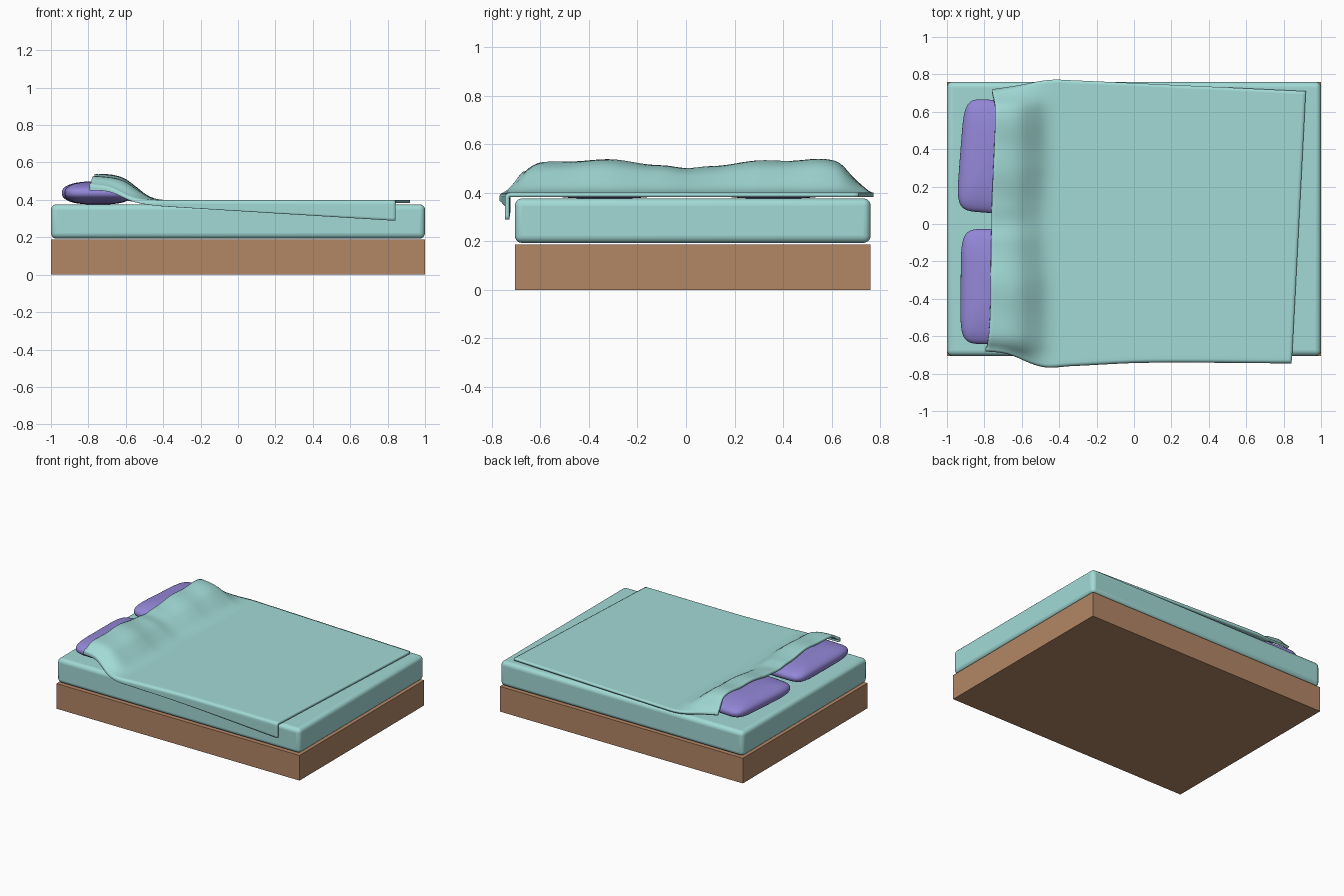
import bpy, bmesh
from math import sin, cos, pi, radians, copysign

if "Cube" in bpy.data.objects:
    bpy.data.objects.remove(bpy.data.objects["Cube"])


def material(name, rgb):
    m = bpy.data.materials.new(name)
    m.diffuse_color = (*rgb, 1)
    m.use_nodes = True
    m.node_tree.nodes["Principled BSDF"].inputs["Base Color"].default_value = m.diffuse_color
    return m


TEAL = material("teal_fabric", (0.36, 0.70, 0.67))
PURPLE = material("purple_fabric", (0.29, 0.24, 0.68))
WOOD = material("brown_wood", (0.45, 0.24, 0.13))


def curve(pts, t):
    """Smooth interpolation through sorted points."""
    if t <= pts[0][0]:
        return pts[0][1]
    if t >= pts[-1][0]:
        return pts[-1][1]
    k = max(i for i in range(len(pts) - 1) if pts[i][0] <= t)

    def slope(i):
        a, b = pts[max(i - 1, 0)], pts[min(i + 1, len(pts) - 1)]
        return (b[1] - a[1]) / (b[0] - a[0])
    (x0, y0), (x1, y1) = pts[k], pts[k + 1]
    h = x1 - x0
    s = (t - x0) / h
    return ((2*s**3 - 3*s*s + 1) * y0 + (s**3 - 2*s*s + s) * h * slope(k)
            + (3*s*s - 2*s**3) * y1 + (s**3 - s*s) * h * slope(k + 1))


def smooth(ob, angle=40):
    bpy.ops.object.select_all(action='DESELECT')
    ob.select_set(True)
    bpy.context.view_layer.objects.active = ob
    bpy.ops.object.shade_smooth_by_angle(angle=radians(angle))


def box(name, lo, hi, mat, bevel=0):
    bpy.ops.mesh.primitive_cube_add(size=1, location=[(a + b) / 2 for a, b in zip(lo, hi)])
    ob = bpy.context.object
    ob.name = name
    ob.scale = [b - a for a, b in zip(lo, hi)]
    bpy.ops.object.transform_apply(location=False, rotation=False, scale=True)
    ob.data.materials.append(mat)
    if bevel:
        m = ob.modifiers.new("round", 'BEVEL')
        m.width, m.segments = bevel, 5
        smooth(ob, 50)
    return ob


# Base and mattress
box("bed_base", (-1, -0.705, 0), (1, 0.76, 0.187), WOOD)
box("mattress", (-1, -0.705, 0.193), (1, 0.76, 0.376), TEAL, 0.03)


# Pillows: spheres squared off in plan
def pillow(name, loc, size, turn):
    def power(v, e):
        return copysign(abs(v) ** e, v)
    bpy.ops.mesh.primitive_uv_sphere_add(segments=64, ring_count=32, location=loc)
    ob = bpy.context.object
    ob.name = name
    for v in ob.data.vertices:
        z = max(-1, min(1, v.co.z))
        r = (1 - z * z) ** 0.5
        if r < 1e-4:
            v.co = (0, 0, size[2] * z)
            continue
        k = r ** 0.75
        v.co = (size[0] * k * power(v.co.x / r, 0.35),
                size[1] * k * power(v.co.y / r, 0.35),
                size[2] * power(z, 0.85))
    ob.rotation_euler = (0, 0, radians(turn))
    ob.data.materials.append(PURPLE)
    smooth(ob, 60)


pillow("front_pillow", (-0.745, -0.335, 0.437), (0.182, 0.308, 0.062), -0.5)
pillow("back_pillow", (-0.75, 0.36, 0.437), (0.18, 0.302, 0.062), -4.4)

# Blanket outline and bump profiles
HEAD_X = [(-0.75, -0.815), (-0.65, -0.785), (-0.5, -0.77), (-0.2, -0.765),
          (0.1, -0.76), (0.62, -0.742), (0.72, -0.76)]
BACK_Y = [(-0.78, 0.72), (-0.65, 0.74), (-0.48, 0.77), (-0.35, 0.768), (0.92, 0.708)]
FRONT_Y = [(-0.8, -0.68), (-0.66, -0.695), (-0.45, -0.765), (-0.3, -0.76),
           (0.1, -0.742), (0.85, -0.745)]
BUMP_X = [(-0.85, 0.132), (-0.75, 0.13), (-0.66, 0.122), (-0.6, 0.102),
          (-0.55, 0.068), (-0.48, 0.02), (-0.42, 0.002), (-0.36, 0)]
BUMP_Y = [(-0.76, 0), (-0.7, 0.36), (-0.65, 0.74), (-0.59, 0.93), (-0.35, 1.03),
          (-0.1, 0.88), (0, 0.75), (0.1, 0.86), (0.4, 1.03), (0.62, 0.97),
          (0.7, 0.42), (0.77, 0)]
HEM = [(-0.82, 0.04), (-0.5, 0.026), (-0.35, 0.036), (0.85, 0.11)]
NU, NV, NC, NF = 90, 80, 5, 6
R = 0.02


def top(x, y):
    dip = 0.03 * max(0, 1 - (y / 0.3) ** 2)
    crease = 0.004 * sin(21 * y + 6 * x) * curve(BUMP_X, x) / 0.13
    return 0.400 + curve(BUMP_X, x + dip * 0.5) * curve(BUMP_Y, y) + crease


# Blanket: draped sheet with a front overhang
bm = bmesh.new()
rows = []
for i in range(NU + 1):
    u = i / NU
    xn = -0.78 + 1.66 * u
    yb, yf = curve(BACK_Y, xn), curve(FRONT_Y, xn)
    drop = curve(HEM, xn)

    def xat(y):
        a = curve(HEAD_X, y)
        return a + (0.882 + 0.052 * y - a) * u
    row = []
    for j in range(NV + 1):
        y = yb + (yf + R - yb) * j / NV
        x = xat(y)
        row.append(bm.verts.new((x, y, top(x, y))))
    x = xat(yf)
    z = top(xat(yf + R), yf + R)
    for j in range(1, NC + 1):
        a = pi / 2 * j / NC
        row.append(bm.verts.new((x, yf + R - R * sin(a), z - R * (1 - cos(a)))))
    for j in range(1, NF + 1):
        row.append(bm.verts.new((x, yf, z - R - (drop - R) * j / NF)))
    rows.append(row)
for a, b in zip(rows, rows[1:]):
    for j in range(len(a) - 1):
        bm.faces.new((a[j], a[j + 1], b[j + 1], b[j]))
me = bpy.data.meshes.new("blanket")
bm.to_mesh(me)
bm.free()
blanket = bpy.data.objects.new("blanket", me)
bpy.context.collection.objects.link(blanket)
me.materials.append(TEAL)
smooth(blanket, 50)
sol = blanket.modifiers.new("thickness", 'SOLIDIFY')
sol.thickness, sol.offset = 0.018, -1
